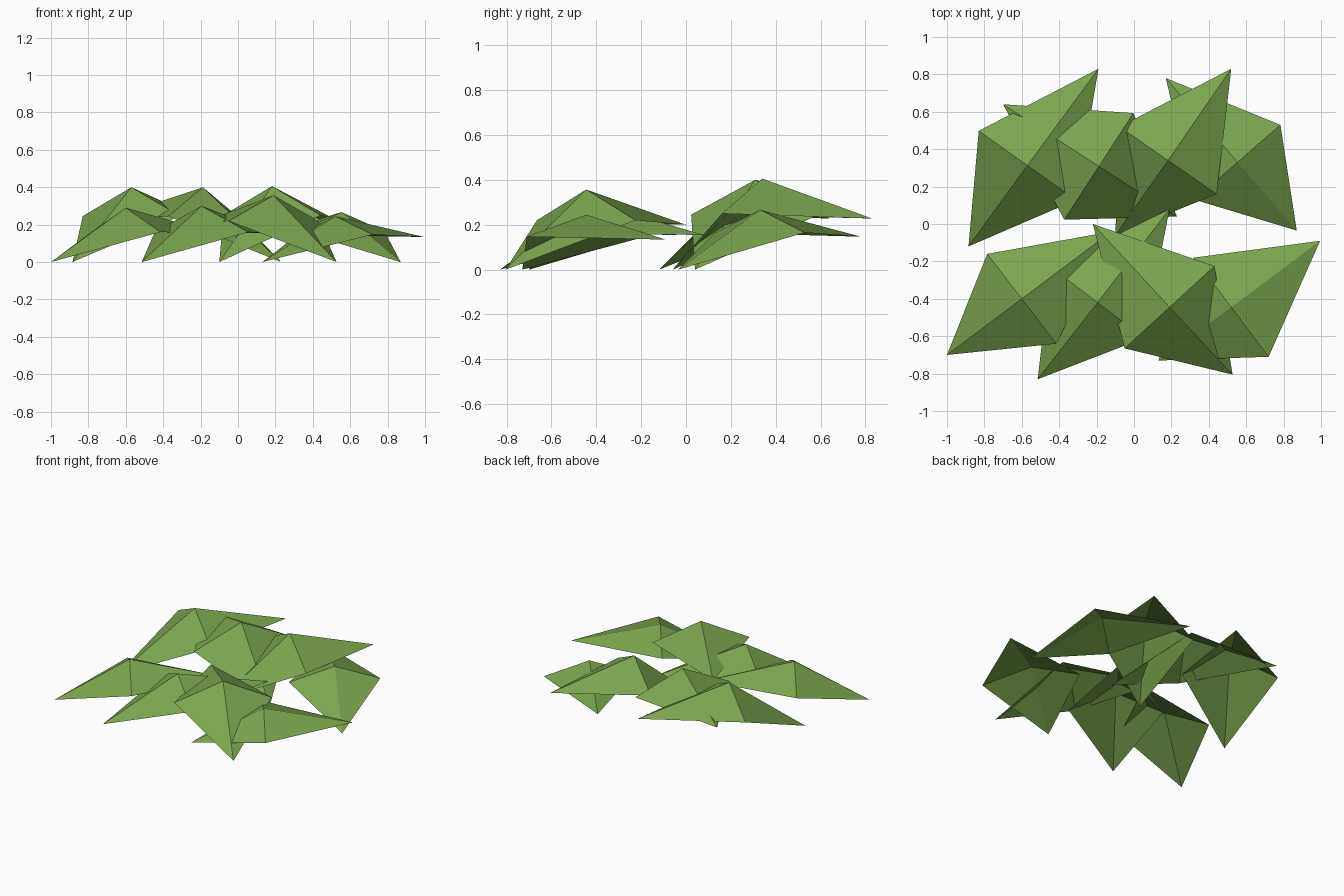
import bpy
from mathutils import Vector

if "Cube" in bpy.data.objects:
    bpy.data.objects.remove(bpy.data.objects["Cube"])

green = bpy.data.materials.new("leaf green")
green.diffuse_color = (0.2, 0.375, 0.076, 1)
green.use_nodes = True
green.node_tree.nodes["Principled BSDF"].inputs["Base Color"].default_value = green.diffuse_color


def leaf(name, apex, tip, side, side_z, back, back_z):
    """Folded open leaf: four facets from a raised apex to a ground tip,
    two opposite side corners and a long back corner."""
    a, t = Vector(apex), Vector(tip)
    s = Vector(side)                      # side corner offset, mirrored across the spine
    verts = [
        a,
        (t.x, t.y, 0),
        (a.x + s.x, a.y + s.y, side_z),
        (back[0], back[1], back_z),
        (a.x - s.x, a.y - s.y, side_z),
    ]
    # side offset lies counter-clockwise from the tip when the cross is positive
    faces = [(0, 1 + i, 1 + (i + 1) % 4) for i in range(4)]
    d = t - a.to_2d()
    if d.x * s.y - d.y * s.x < 0:
        faces = [f[::-1] for f in faces]
    mesh = bpy.data.meshes.new(name)
    mesh.from_pydata([tuple(v) for v in verts], [], faces)
    mesh.materials.append(green)
    bpy.context.collection.objects.link(bpy.data.objects.new(name, mesh))


# Front row, left to right
leaf("front_leaf_1", (-0.60, -0.40, 0.29), (-1.00, -0.70), (-0.185, 0.24), 0.16, (-0.12, -0.04), 0.155)
leaf("front_leaf_2", (-0.195, -0.42, 0.30), (-0.515, -0.83), (-0.25, 0.19), 0.16, (0.19, 0.08), 0.155)
leaf("front_leaf_3", (0.19, -0.445, 0.357), (0.527, -0.805), (0.24, 0.22), 0.22, (-0.22, 0.0), 0.20)
leaf("front_leaf_4", (0.52, -0.445, 0.245), (0.13, -0.73), (0.20, -0.265), 0.147, (0.995, -0.09), 0.134)

# Back row, left to right
leaf("back_leaf_1", (-0.57, 0.313, 0.40), (-0.885, -0.12), (-0.26, 0.185), 0.246, (-0.19, 0.83), 0.228)
leaf("back_leaf_2", (-0.188, 0.308, 0.40), (0.23, 0.04), (-0.185, -0.285), 0.245, (-0.70, 0.64), 0.228)
leaf("back_leaf_3", (0.182, 0.34, 0.406), (-0.10, -0.06), (0.26, -0.18), 0.25, (0.52, 0.83), 0.228)
leaf("back_leaf_4", (0.553, 0.33, 0.267), (0.87, -0.035), (0.23, 0.20), 0.165, (0.17, 0.78), 0.147)
